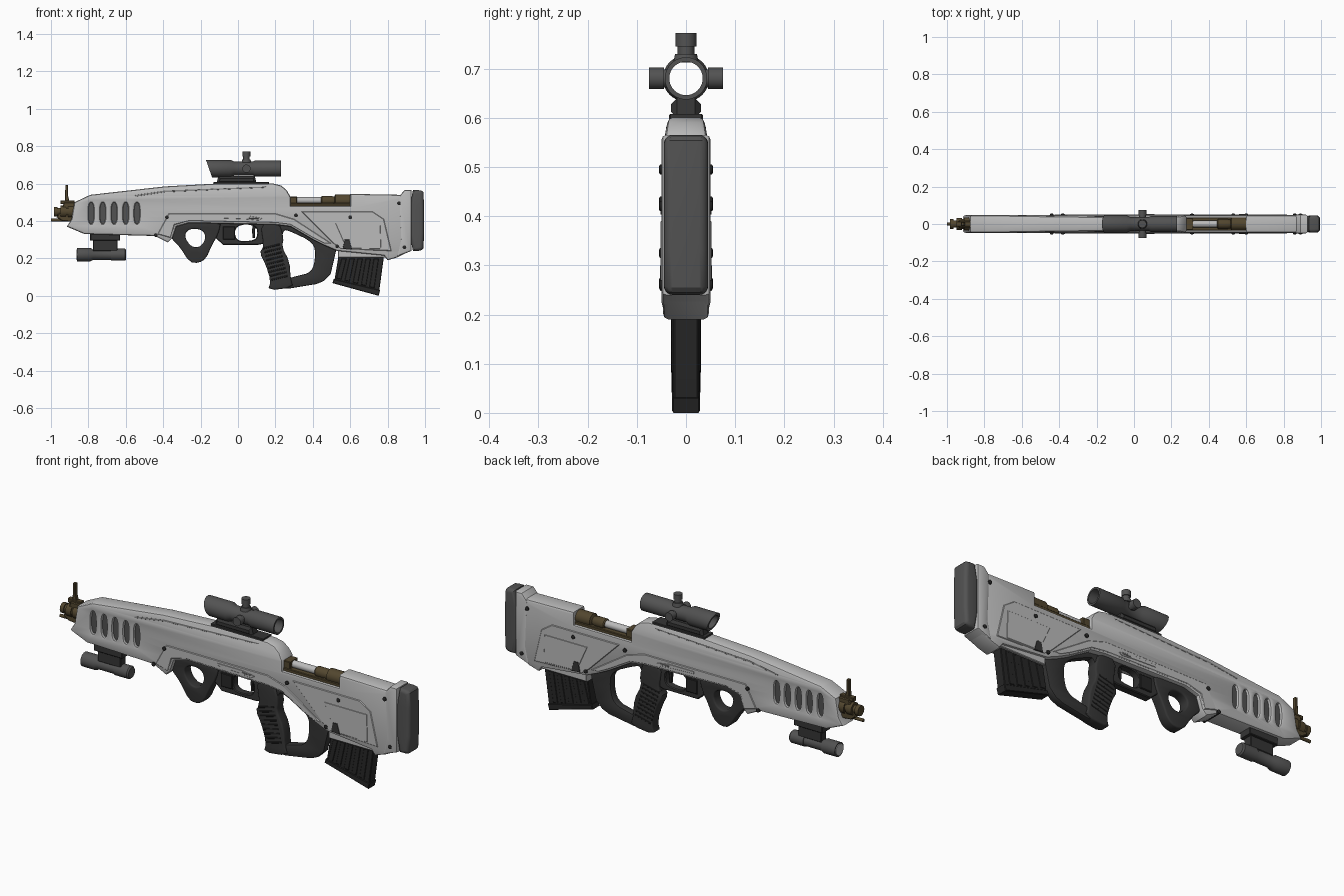
import bpy, bmesh, math

if "Cube" in bpy.data.objects:
    bpy.data.objects.remove(bpy.data.objects["Cube"])

def material(name, r, g, b):
    m = bpy.data.materials.new(name)
    m.diffuse_color = (r, g, b, 1)
    m.use_nodes = True
    m.node_tree.nodes["Principled BSDF"].inputs["Base Color"].default_value = m.diffuse_color
    return m

LIGHT = material("light_grey", .50, .50, .50)
MID = material("mid_grey", .22, .22, .22)
DARK = material("dark_grey", .085, .085, .085)
CHAR = material("charcoal", .035, .035, .035)
BLACK = material("black", .02, .02, .02)
BRASS = material("dark_brass", .085, .062, .028)

def finish(name, bm, mat):
    bmesh.ops.remove_doubles(bm, verts=bm.verts, dist=1e-5)
    bmesh.ops.recalc_face_normals(bm, faces=bm.faces)
    me = bpy.data.meshes.new(name)
    bm.to_mesh(me)
    bm.free()
    me.materials.clear()
    me.materials.append(mat)
    me.shade_smooth()
    me.set_sharp_from_angle(angle=math.radians(32))
    ob = bpy.data.objects.new(name, me)
    bpy.context.collection.objects.link(ob)
    return ob

def soften(pts, n):
    # corner cutting for rounded outlines
    for _ in range(n):
        out = []
        for (ax, az), (bx, bz) in zip(pts, pts[1:] + pts[:1]):
            out += [(ax * .75 + bx * .25, az * .75 + bz * .25),
                    (ax * .25 + bx * .75, az * .25 + bz * .75)]
        pts = out
    return pts

def prism(name, pts, half, mat, bev=.004, res=0, soft=0, holes=(), taper=False):
    """Side outline in hundredths (x, z), extruded to y = +-half, holes cut through."""
    cu = bpy.data.curves.new(name + "_outline", 'CURVE')
    cu.dimensions, cu.fill_mode = '2D', 'BOTH'
    cu.extrude, cu.bevel_depth, cu.offset, cu.bevel_resolution = half - bev, bev, -bev, res
    for loop in [soften(pts, soft)] + [soften(h, 2) for h in holes]:
        sp = cu.splines.new('POLY')
        sp.points.add(len(loop) - 1)
        for p, (x, z) in zip(sp.points, loop):
            p.co = (x / 100, z / 100, 0, 1)
        sp.use_cyclic_u = True
    tmp = bpy.data.objects.new(name + "_tmp", cu)
    bpy.context.collection.objects.link(tmp)
    dg = bpy.context.evaluated_depsgraph_get()
    me = bpy.data.meshes.new_from_object(tmp.evaluated_get(dg))
    bm = bmesh.new()
    bm.from_mesh(me)
    bpy.data.objects.remove(tmp)
    bpy.data.meshes.remove(me)
    for v in bm.verts:
        x, y, z = v.co
        v.co = (x, -z, y)
    if taper:  # upper sides lean inwards
        bmesh.ops.remove_doubles(bm, verts=bm.verts, dist=1e-5)
        bmesh.ops.bisect_plane(bm, geom=bm.verts[:] + bm.edges[:] + bm.faces[:],
                               plane_co=(0, 0, .535), plane_no=(0, 0, 1))
        for v in bm.verts:
            v.co.y *= 1 - .22 * max(0, (v.co.z - .535) / .065)
    return finish(name, bm, mat)

def box(name, x0, x1, z0, z1, half, mat, bev=.003):
    return prism(name, [(x0, z0), (x1, z0), (x1, z1), (x0, z1)], half, mat, bev)

def lathe(name, prof, centre, axis, mat, n=32, closed=False):
    """Revolve (position, radius) pairs about an axis through centre."""
    bm = bmesh.new()
    rings = []
    for t, r in prof:
        ring = []
        for i in range(n):
            a = 2 * math.pi * i / n
            c, s = r * math.cos(a), r * math.sin(a)
            o = {'x': (t, c, s), 'y': (c, t, s), 'z': (c, s, t)}[axis]
            ring.append(bm.verts.new([p + q for p, q in zip(o, centre)]))
        rings.append(ring)
    pairs = list(zip(rings, rings[1:]))
    if closed:
        pairs.append((rings[-1], rings[0]))
    else:
        bm.faces.new(rings[0])
        bm.faces.new(rings[-1])
    for a, b in pairs:
        for i in range(n):
            j = (i + 1) % n
            bm.faces.new((a[i], a[j], b[j], b[i]))
    return finish(name, bm, mat)

# main shell with vent slots
slots = [[(x - 1.5, 38.5), (x + 1.5, 38.5), (x + 1.5, 49.8), (x - 1.5, 49.8)]
         for x in (-78.5, -72.3, -66.2, -60, -54)]
prism("main_shell", [(-87.5, 50), (-79, 54), (-39, 58.5), (-12, 60), (19, 60), (23, 59),
      (26, 56.5), (28, 53), (28, 48), (60, 48), (60, 54.5), (87, 54), (90, 53), (90, 23),
      (85, 20.5), (80, 19), (78, 21.5), (53, 24), (46, 27), (40, 30), (28, 37), (20, 38),
      (-26, 39), (-33, 37), (-35, 31), (-37.5, 28.5), (-44.5, 32), (-82, 33), (-91.5, 37),
      (-89, 41)], .047, LIGHT, bev=.011, res=1, holes=slots, taper=True)
box("vent_core", -81, -51, 37, 51, .034, DARK)
prism("upper_groove", [(-55, 53), (-39, 55.4), (14, 57.8), (15, 58.4), (-39, 56.3), (-55, 53.8)],
      .0475, MID, .0005, taper=True)

# raised side panels
prism("receiver_panel", [(-43, 33), (-37, 44), (20, 44), (30, 41), (50, 28), (46, 28), (40, 31),
      (28, 38), (20, 39), (-26, 40), (-34, 38), (-36, 31)], .05, LIGHT, .003)
prism("stock_panel", [(34, 45), (72, 45), (78, 41), (82, 24), (55, 25), (51, 28)], .05, LIGHT, .003)
prism("magazine_door", [(52, 39), (76, 39), (76.5, 25), (58, 25.5)], .0515, LIGHT, .0015)
prism("door_latch", [(57, 30), (59.5, 30), (61, 24.8), (56, 25.2)], .053, CHAR, .001)
prism("selector_strip", [(-8, 42.7), (6, 42.7), (13, 41.5), (11, 40.3), (4, 41), (-8, 41.5)],
      .052, LIGHT, .001)
box("selector_switch", 6, 11, 41.2, 42, .053, MID, .001)

# shoulder end
prism("butt_collar", [(86, 53), (89, 56.5), (92.8, 56.5), (92.8, 24), (85, 21), (87, 30)],
      .05, LIGHT, .01, 1)
prism("butt_pad", [(92, 56.5), (98, 56.5), (99.5, 55), (99.5, 26), (98, 24), (92, 24)],
      .045, DARK, .018, 4, soft=1)

# screws on both sides
for i, (x, z) in enumerate([(-38, 42), (31, 43), (60, 42), (86, 49.5), (89, 26), (-44, 32.5), (53, 26.5)]):
    lathe(f"screw_{i}", [(-.055, .006), (-.053, .01), (.053, .01), (.055, .006)],
          (x / 100, 0, z / 100), 'y', BLACK, 16)

# exposed action behind the receiver
box("action_tray", 27, 61, 47.5, 49.5, .035, BRASS)
box("action_block", 27, 31.5, 48, 53, .032, BRASS)
lathe("bolt_rod", [(.30, .018), (.47, .018)], (0, 0, .51), 'x', LIGHT)
lathe("bolt_sleeve", [(.445, .022), (.45, .026), (.50, .026), (.515, .022), (.52, .034), (.61, .034)],
      (0, 0, .508), 'x', BRASS)

# muzzle and front sight
lathe("muzzle", [(-.985, .018), (-.985, .026), (-.965, .026), (-.965, .02), (-.95, .02), (-.95, .032),
      (-.92, .032), (-.92, .027), (-.91, .027), (-.91, .034), (-.86, .034)], (0, 0, .45), 'x', BRASS)
prism("muzzle_block", [(-97, 42), (-94, 40), (-88, 39.5), (-86, 42), (-86, 50), (-93, 50), (-94, 47)],
      .02, BRASS)
lathe("gas_rod", [(-1, .008), (-.9, .008)], (0, 0, .405), 'x', BRASS, 16)
box("sight_base", -95, -87.5, 49, 51, .014, BRASS)
prism("sight_post", [(-92.5, 50), (-90, 50), (-91, 54), (-91, 59.3), (-92.3, 59.3)], .01, BRASS, .002)

# front handle loop
prism("front_handle", [(-37, 37), (-33, 40), (-9, 40), (-10.5, 33), (-14, 27), (-17, 20), (-21, 17.5),
      (-26, 18), (-31, 26), (-36, 31)], .028, CHAR, .008, 2, soft=1,
      holes=[[(-29, 32), (-26, 36), (-19, 35.5), (-17, 31), (-20, 26), (-25, 26)]])

# trigger group
prism("trigger_guard", [(-12, 40), (15, 40), (14, 28), (11, 27.3), (-8, 27.3), (-12, 31)], .02, CHAR, .004,
      holes=[[(-1.5, 38), (10, 38), (10.5, 31), (7, 29.3), (-1.5, 29.3)]])
box("trigger_housing", -8, -1.5, 30, 37, .026, BLACK)
prism("trigger", [(8, 39), (10.5, 39), (9, 35), (9, 31), (7.8, 31), (7.5, 35)], .008, BLACK, .002)

# pistol grip with rear hand guard
prism("pistol_grip", [(12, 39), (22, 39), (24.5, 31), (23.5, 26), (27.5, 18.5), (28.2, 9), (29.5, 4.5),
      (16, 2.8), (17.5, 8), (14.7, 17), (11.5, 23), (13.8, 26.5)], .029, CHAR, .009, 2, soft=1)
for i in range(9):
    z = 8 + i * 2.1
    x = 17.6 - i * .55
    prism(f"grip_rib_{i}", [(x, z), (x + 9, z + 2.2), (x + 9, z + 3.2), (x, z + 1)], .0305, BLACK, .002)
prism("hand_guard", [(18, 39), (28, 38.5), (53, 27), (51.5, 20), (49.5, 11.5), (46, 8), (42, 6.3),
      (28, 4), (22, 4), (22, 20)], .02, CHAR, .006, 1,
      holes=[[(24, 35.5), (28, 34.5), (40.5, 28.5), (41.5, 21), (39.5, 12.5), (31, 10.5), (26, 9),
              (27, 18), (23, 26)]])

# magazine
prism("magazine", [(54.5, 26), (78, 26), (78, 21), (75.5, 2.5), (51.5, 8)], .025, BLACK, .003)
prism("magazine_foot", [(51.2, 9), (76, 3), (75.2, 0), (50.5, 6.8)], .028, BLACK, .003)
box("magazine_well", 53.5, 79, 20.5, 25, .037, LIGHT)
for i in range(5):
    t = .02 + i * .21
    xt, xb, zb = 55 + t * 20.5, 52.2 + t * 21, 9.5 - 5.5 * t
    prism(f"magazine_rib_{i}", [(xt, 20), (xt + 2.6, 20), (xb + 2.6, zb - .6), (xb, zb)], .0275, BLACK, .002)

# scope: hollow tube with slanted hood
scope = lathe("scope_tube", [(-.155, .047), (-.04, .047), (-.02, .037), (.08, .037), (.09, .043), (.23, .043),
              (.23, .034), (-.155, .034)], (0, 0, .68), 'x', DARK, 40, closed=True)
for v in scope.data.vertices:
    if v.co.x < -.1:
        v.co.x += (.68 - v.co.z) * .35
lathe("scope_top_knob", [(.712, .026), (.73, .022), (.73, .017), (.745, .017), (.745, .021), (.772, .021)],
      (.045, 0, 0), 'z', DARK)
for s, side in ((-1, "near"), (1, "far")):
    lathe(f"scope_{side}_knob", [(s * .036, .018), (s * .045, .018), (s * .045, .022), (s * .075, .022)],
          (.045, 0, .68), 'y', DARK)
box("scope_rail", -13, 16.5, 59, 60.8, .035, CHAR)
prism("scope_mount", [(-11.5, 60), (10, 60), (9, 64), (-10.5, 64)], .03, CHAR, .012)

# under-barrel torch
box("torch_rail", -79, -63, 29.5, 33.5, .034, CHAR)
box("torch_clamp", -77.5, -64.5, 24, 30, .022, CHAR)
lathe("torch_body", [(-.86, .030), (-.862, .036), (-.79, .036), (-.775, .028), (-.68, .028), (-.68, .032),
      (-.605, .032), (-.598, .026)], (0, 0, .22), 'x', DARK)
lathe("torch_lens", [(-.864, .028), (-.858, .028)], (0, 0, .22), 'x', LIGHT)
